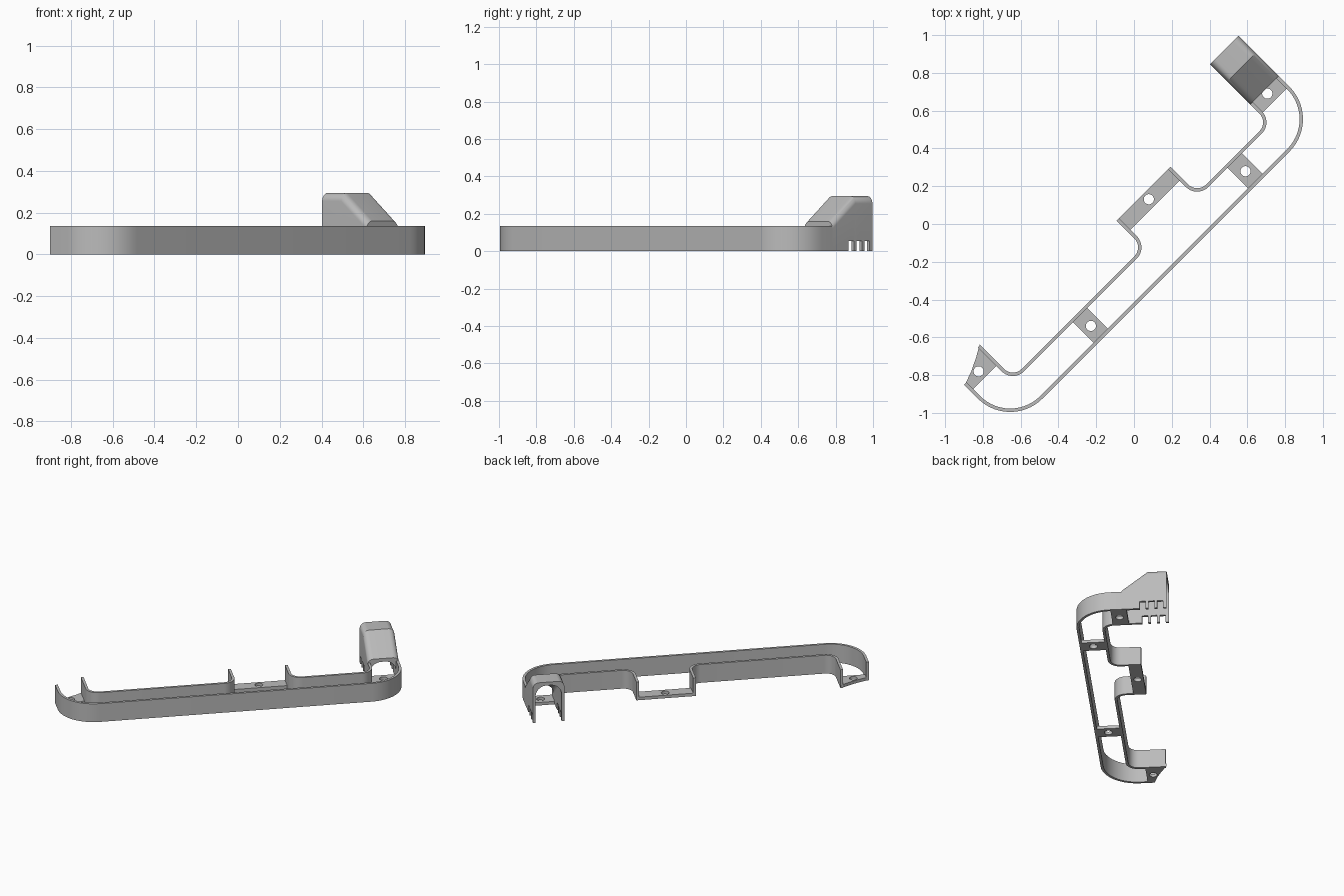
import bpy, bmesh, math
from mathutils import Vector

cube = bpy.data.objects.get("Cube")
if cube:
    bpy.data.objects.remove(cube, do_unlink=True)

grey = bpy.data.materials.new("plain grey")
grey.use_nodes = True
COLOUR = (0.5, 0.5, 0.5, 1)
grey.diffuse_color = COLOUR
grey.node_tree.nodes["Principled BSDF"].inputs["Base Color"].default_value = COLOUR

# Everything is laid out along x, then turned to lie on the diagonal
TURN = math.radians(45)
WALL_H, T, PLATE_H = 0.135, 0.018, 0.022


def make(name, bm):
    bmesh.ops.recalc_face_normals(bm, faces=bm.faces)
    mesh = bpy.data.meshes.new(name)
    bm.to_mesh(mesh)
    bm.free()
    mesh.materials.append(grey)
    ob = bpy.data.objects.new(name, mesh)
    bpy.context.collection.objects.link(ob)
    ob.rotation_euler.z = TURN
    return ob


def prism(bm, pts, z0, z1):
    """Extrude a flat outline from z0 to z1."""
    face = bm.faces.new([bm.verts.new((x, y, z0)) for x, y in pts])
    up = bmesh.ops.extrude_face_region(bm, geom=[face])["geom"]
    verts = [g for g in up if isinstance(g, bmesh.types.BMVert)]
    bmesh.ops.translate(bm, verts=verts, vec=(0, 0, z1 - z0))


def rect(x0, x1, y0, y1):
    return [(x0, y0), (x1, y0), (x1, y1), (x0, y1)]


def cut(ob, cutter):
    """Subtract the cutter, bake the result and drop the cutter."""
    cutter.hide_render = True
    mod = ob.modifiers.new("cut", "BOOLEAN")
    mod.operation, mod.solver, mod.object = "DIFFERENCE", "EXACT", cutter
    bpy.context.view_layer.update()
    mesh = bpy.data.meshes.new_from_object(ob.evaluated_get(bpy.context.evaluated_depsgraph_get()))
    ob.modifiers.clear()
    ob.data = mesh
    bpy.data.objects.remove(cutter, do_unlink=True)


def smooth(ob):
    bpy.ops.object.select_all(action="DESELECT")
    ob.select_set(True)
    bpy.context.view_layer.objects.active = ob
    bpy.ops.object.shade_smooth_by_angle(angle=math.radians(30))


def fillet(pts, r, steps=14):
    """Round every inner corner (all right angles) of a path."""
    pts = [Vector(p) for p in pts]
    out = [pts[0]]
    for a, b, c in zip(pts, pts[1:], pts[2:]):
        d0, d1 = (a - b).normalized(), (c - b).normalized()
        for i in range(steps + 1):
            t = math.pi / 2 * i / steps
            out.append(b + r * (d0 * (1 - math.sin(t)) + d1 * (1 - math.cos(t))))
    return out + [pts[-1]]


def wall(name, pts, r):
    path = fillet(pts, r)
    left, right = [], []
    for i, p in enumerate(path):
        d = (path[min(i + 1, len(path) - 1)] - path[max(i - 1, 0)]).normalized()
        n = Vector((-d.y, d.x)) * T / 2
        left.append(p + n)
        right.append(p - n)
    bm = bmesh.new()
    prism(bm, left + right[::-1], 0, WALL_H)
    smooth(make(name, bm))


# Rim walls, given by their centre lines
END_L, END_R, LOW, HIGH = -1.229, 1.087, -0.302, -0.131
IN_L, IN_R, BAY_L, BAY_R = -1.038, 0.892, -0.044, 0.342
ROOF_Y, ROOF_END = 0.012, 0.313
wall("outer_wall", [(END_L, 0.034), (END_L, LOW), (END_R, LOW), (END_R, ROOF_Y)], 0.233)
wall("inner_wall_left", [(IN_L, 0.123), (IN_L, HIGH), (BAY_L, HIGH), (BAY_L, 0.078)], 0.075)
wall("inner_wall_right", [(BAY_R, 0.078), (BAY_R, HIGH), (IN_R, HIGH), (IN_R, ROOF_Y)], 0.075)


# Floor plates with a screw hole each
def plate(name, pts, hole):
    bm = bmesh.new()
    prism(bm, pts, 0, PLATE_H)
    ob = make(name, bm)
    bm = bmesh.new()
    circle = [(hole[0] + 0.027 * math.cos(a), hole[1] + 0.027 * math.sin(a))
              for a in (math.tau * i / 28 for i in range(28))]
    prism(bm, circle, -0.1, 0.1)
    cut(ob, make("hole_cutter", bm))
    smooth(ob)


for name, x in (("cross_plate_left", -0.543), ("cross_plate_right", 0.615)):
    plate(name, rect(x - 0.054, x + 0.054, LOW, HIGH), (x, -0.22))
plate("bay_plate", rect(BAY_L, BAY_R, -0.008, 0.078), (0.148, 0.037))
plate("hood_plate", rect(IN_R, END_R, -0.064, 0.044), (0.987, -0.011))
tip = [(-1.029, 0.127), (-1.09, 0.092), (-1.16, 0.058), (-1.238, 0.03)]
plate("tip_plate", [(END_L, -0.015), (IN_L, -0.015)] + tip, (-1.133, 0.03))


# Arched hood: a thick arch section swept up a slope and along a flat top
def arch(x0, x1, top, r, steps=10):
    pts = [(x0, 0)]
    for cx, start in ((x0 + r, math.pi), (x1 - r, math.pi / 2)):
        for i in range(steps + 1):
            a = start - math.pi / 2 * i / steps
            pts.append((cx + r * math.cos(a), top - r + r * math.sin(a)))
    return pts + [(x1, 0)]


X0, X1 = IN_R - T / 2, END_R + T / 2
bm = bmesh.new()
rings = []
for y, top in ((ROOF_Y, 0.16), (0.185, 0.295), (ROOF_END, 0.295)):
    loop = arch(X0, X1, top, 0.04) + arch(X0 + T, X1 - T, top - 0.024, 0.075)[::-1]
    rings.append([bm.verts.new((x, y, z)) for x, z in loop])
n = len(rings[0])
for a, b in zip(rings, rings[1:]):
    for i in range(n):
        j = (i + 1) % n
        bm.faces.new((a[i], a[j], b[j], b[i]))
for ring in (rings[0], rings[-1]):
    for i in range(n // 2 - 1):
        bm.faces.new((ring[i], ring[i + 1], ring[n - 2 - i], ring[n - 1 - i]))
hood = make("cable_hood", bm)

# Comb slots along the lower edges of the hood
bm = bmesh.new()
for y in (0.134, 0.193, 0.252):
    prism(bm, rect(X0 - 0.1, X1 + 0.1, y, y + 0.04), -0.1, 0.055)
cut(hood, make("comb_cutter", bm))
smooth(hood)
